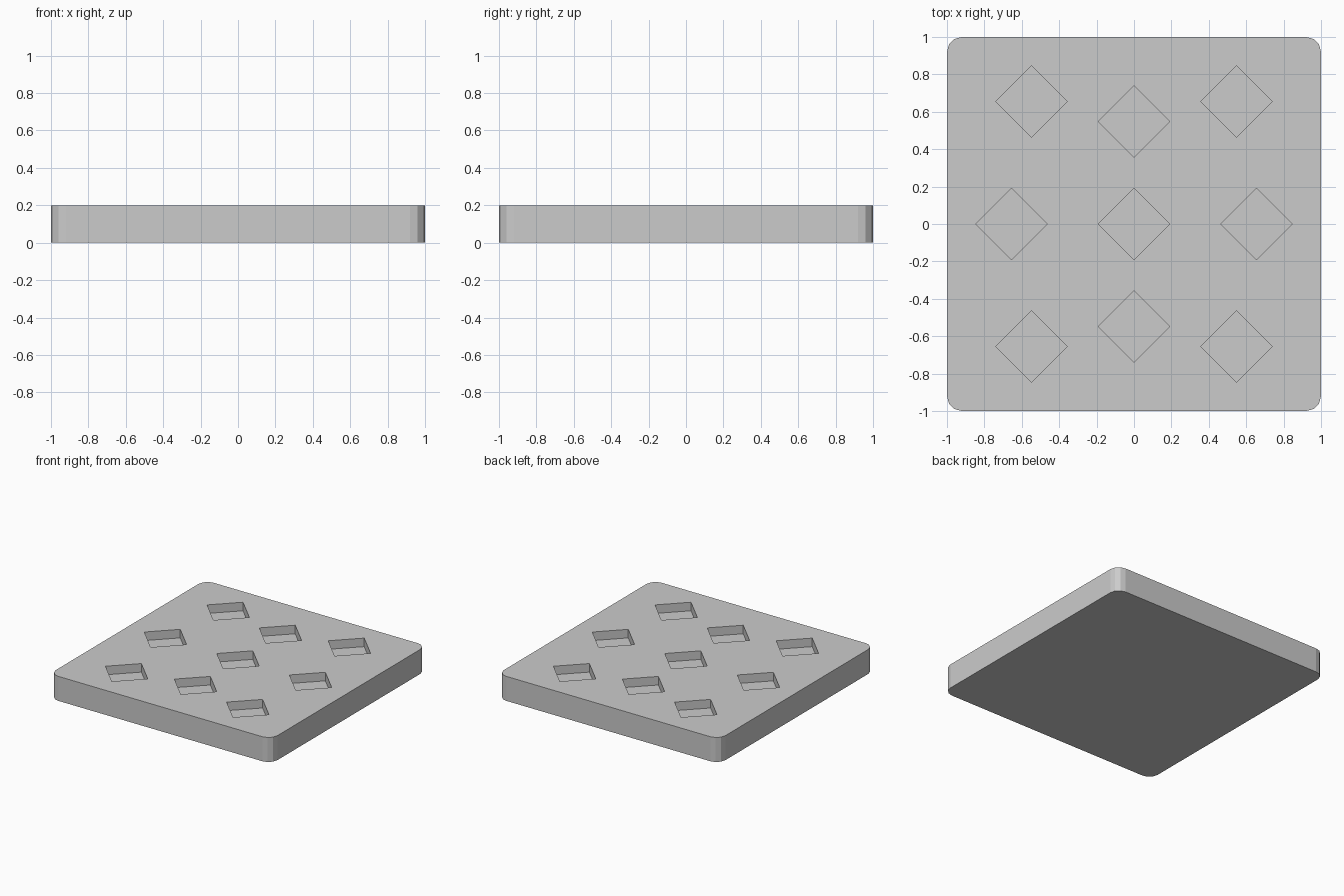
import bpy, bmesh
from math import radians
from mathutils import Matrix, Vector

if "Cube" in bpy.data.objects:
    bpy.data.objects.remove(bpy.data.objects["Cube"])

HEIGHT = 0.2      # plate thickness
DEPTH = 0.07      # pocket depth
SIDE = 0.27       # pocket side length


def add_object(name, bm):
    mesh = bpy.data.meshes.new(name)
    bm.to_mesh(mesh)
    bm.free()
    obj = bpy.data.objects.new(name, mesh)
    bpy.context.collection.objects.link(obj)
    return obj


# Square plate with rounded vertical corners
bm = bmesh.new()
bmesh.ops.create_cube(bm, size=1, matrix=Matrix.Translation((0, 0, HEIGHT / 2))
                      @ Matrix.Diagonal((2, 2, HEIGHT, 1)))
uprights = [e for e in bm.edges
            if abs((e.verts[0].co - e.verts[1].co).z) > HEIGHT / 2]
bmesh.ops.bevel(bm, geom=uprights, offset=0.08, segments=3, profile=0.5,
                affect='EDGES')
plate = add_object("plate", bm)

# Diamond pocket cutters: centre column, centre row and corners
centres = [(0, y) for y in (-0.547, 0, 0.547)]
centres += [(x, 0) for x in (-0.655, 0.655)]
centres += [(x, y) for x in (-0.547, 0.547) for y in (-0.655, 0.655)]

bm = bmesh.new()
for x, y in centres:
    bmesh.ops.create_cube(bm, size=1, matrix=Matrix.Translation((x, y, HEIGHT))
                          @ Matrix.Rotation(radians(45), 4, 'Z')
                          @ Matrix.Diagonal((SIDE, SIDE, 2 * DEPTH, 1)))
cutter = add_object("pocket_cutter", bm)
cutter.hide_render = True
cutter.hide_viewport = True
cutter.display_type = 'WIRE'

# Cut the pockets into the top
cut = plate.modifiers.new("pockets", 'BOOLEAN')
cut.operation = 'DIFFERENCE'
cut.solver = 'EXACT'
cut.object = cutter
